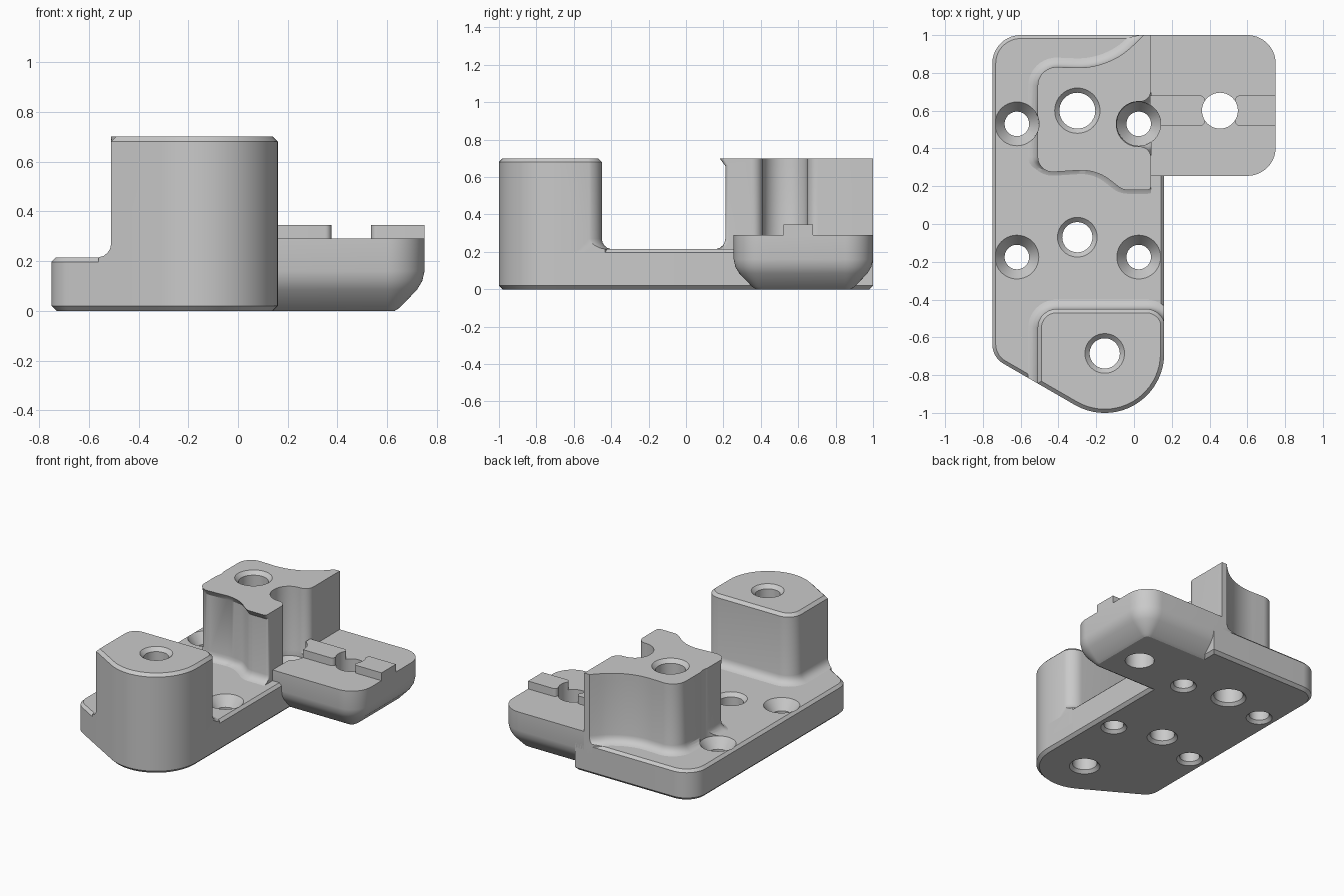
import bpy, bmesh, math
from mathutils import Vector

cube = bpy.data.objects.get("Cube")
if cube:
    bpy.data.objects.remove(cube, do_unlink=True)

grey = bpy.data.materials.new("machined grey")
grey.use_nodes = True
grey.diffuse_color = (0.59, 0.59, 0.59, 1)
grey.node_tree.nodes["Principled BSDF"].inputs["Base Color"].default_value = (0.59, 0.59, 0.59, 1)


def rounded(corners, segs=10):
    """Counter-clockwise outline whose corners (x, y, radius) are filleted."""
    out = []
    n = len(corners)
    for i, (x, y, r) in enumerate(corners):
        p = Vector((x, y))
        a = (Vector(corners[i - 1][:2]) - p).normalized()
        b = (Vector(corners[(i + 1) % n][:2]) - p).normalized()
        if r == 0:
            out.append(p)
            continue
        half = a.angle(b) / 2
        centre = p + (a + b).normalized() * r / math.sin(half)
        start = p + a * r / math.tan(half) - centre
        end = p + b * r / math.tan(half) - centre
        sweep = math.pi - 2 * half
        for k in range(segs + 1):
            t = k / segs
            v = (start * math.sin((1 - t) * sweep) + end * math.sin(t * sweep)) / math.sin(sweep)
            out.append(centre + v)
    return out


def inset(outline, d):
    """Move every outline point inward by d, mitred."""
    out = []
    n = len(outline)
    for i, p in enumerate(outline):
        a = (p - outline[i - 1]).normalized()
        b = (outline[(i + 1) % n] - p).normalized()
        na, nb = Vector((-a.y, a.x)), Vector((-b.y, b.x))
        out.append(p + (na + nb) * d / (1 + na.dot(nb)))
    return out


def skin(bm, rings):
    """Close a stack of equal rings into a solid."""
    loops = [[bm.verts.new(co) for co in ring] for ring in rings]
    n = len(loops[0])
    for lo, hi in zip(loops, loops[1:]):
        for i in range(n):
            j = (i + 1) % n
            bm.faces.new((lo[i], lo[j], hi[j], hi[i]))
    bm.faces.new(loops[0][::-1])
    bm.faces.new(loops[-1])


def finish(name, bm):
    bmesh.ops.recalc_face_normals(bm, faces=bm.faces)
    mesh = bpy.data.meshes.new(name)
    bm.to_mesh(mesh)
    bm.free()
    obj = bpy.data.objects.new(name, mesh)
    bpy.context.collection.objects.link(obj)
    mesh.materials.append(grey)
    return obj


def loft(name, outline, levels, adjust=lambda x, y, z: (x, y, z)):
    """Solid from an outline and (inset, z) levels; adjust trims or leans the points."""
    bm = bmesh.new()
    skin(bm, [[adjust(p.x, p.y, z) for p in inset(outline, d)] for d, z in levels])
    return finish(name, bm)


def lathe(bm, x, y, profile, segs=40):
    turn = [2 * math.pi * k / segs for k in range(segs)]
    skin(bm, [[(x + r * math.cos(t), y + r * math.sin(t), z) for t in turn] for r, z in profile])


def boolean(obj, tool, operation):
    mod = obj.modifiers.new(operation.lower(), 'BOOLEAN')
    mod.operation, mod.object, mod.solver = operation, tool, 'EXACT'
    bpy.ops.object.select_all(action='DESELECT')
    bpy.context.view_layer.objects.active = obj
    obj.select_set(True)
    bpy.ops.object.modifier_apply(modifier=mod.name)


TOP, FLOOR, SHELF = 0.7, 0.215, 0.29
FOOT = [(-0.05, 0.1), (-0.05, FLOOR), (-0.03, 0.221), (-0.014, 0.234), (-0.004, 0.25), (0, 0.27)]

# Base plate with a slanted, rounded front end
base_outline = rounded([(0.16, 1, 0), (-0.75, 1, 0.15), (-0.75, -0.7055, 0.12),
                        (0.16, -1.231, 0.315)], 20)
base = loft("base_plate", base_outline,
            [(0.02, 0), (0, 0.02), (0, FLOOR - 0.018), (0.018, FLOOR)])

# Front post, trimmed to the plate edge
front_post = loft("front_post",
                  rounded([(0.165, -0.45, 0.1), (-0.51, -0.45, 0.1),
                           (-0.51, -1.3, 0), (0.165, -1.3, 0)]),
                  FOOT + [(0, TOP - 0.02), (0.02, TOP)])
envelope = loft("plate_envelope", base_outline, [(0, 0.05), (0, TOP - 0.02), (0.03, TOP + 0.01)])
boolean(front_post, envelope, 'INTERSECT')
bpy.data.objects.remove(envelope, do_unlink=True)


def overhang(x, y, z):
    """Keep the post inside the plate and set its front wall back under a top lip."""
    setback = min(1, max(0, (0.34 - y) / 0.08)) * min(1, (TOP - z) / 0.04)
    return min(x, 0.09), min(y + 0.03 * setback, 1), z


# Back post with swept sides and a screw channel
back_post = loft("back_post",
                 rounded([(0.09, 1, 0), (0.05, 1, 0), (-0.13, 0.82, 0.42), (-0.51, 0.835, 0.1),
                          (-0.51, 0.27, 0.08), (-0.2, 0.29, 0.25), (-0.06, 0.18, 0.08),
                          (0.09, 0.18, 0.02), (0.09, 0.41, 0.06), (-0.093, 0.41, 0.115),
                          (-0.093, 0.648, 0.115), (0.09, 0.648, 0.06)]),
                 FOOT + [(0, TOP - 0.04), (0, TOP - 0.015), (0, TOP)], overhang)

# Side shelf with a heavy bevel underneath
shelf = loft("side_shelf",
             rounded([(0.75, 1, 0.15), (0.09, 1, 0), (0.09, 0.255, 0), (0.75, 0.255, 0.15)], 14),
             [(0.12, 0), (0.1, 0.012), (0.03, 0.085), (0.009, 0.12), (0, 0.16), (0, SHELF)],
             lambda x, y, z: (0.09 if x < 0.25 else x, y, z))

# Locating ribs on the shelf
ribs = []
for name, x0, x1, r0, r1 in (("inner_rib", 0.085, 0.375, 0, 0.025),
                             ("outer_rib", 0.535, 0.75, 0.025, 0)):
    ribs.append(loft(name, rounded([(x1, 0.68, r1), (x0, 0.68, r0), (x0, 0.52, r0), (x1, 0.52, r1)]),
                     [(0, SHELF - 0.01), (0, 0.345)]))

# Countersunk screw holes and plain bores
bm = bmesh.new()
for x in (-0.62, 0.025):
    for y in (0.53, -0.175):
        lathe(bm, x, y, [(0.095, -0.01), (0.065, 0.02), (0.065, 0.145), (0.116, FLOOR), (0.118, 1)])
for x, y, r, top in ((-0.3, 0.6, 0.095, TOP), (-0.3, -0.07, 0.08, FLOOR), (-0.155, -0.685, 0.08, TOP)):
    lathe(bm, x, y, [(r + 0.03, -0.01), (r, 0.02), (r, top - 0.025), (r + 0.035, top + 0.01)])
lathe(bm, 0.455, 0.6, [(0.095, -0.1), (0.095, 1)])
cutter = finish("hole_cutter", bm)

parts = [base, front_post, back_post, shelf] + ribs
for part in parts:
    boolean(part, cutter, 'DIFFERENCE')
    bpy.ops.object.shade_smooth_by_angle(angle=math.radians(28))
bpy.data.objects.remove(cutter, do_unlink=True)
